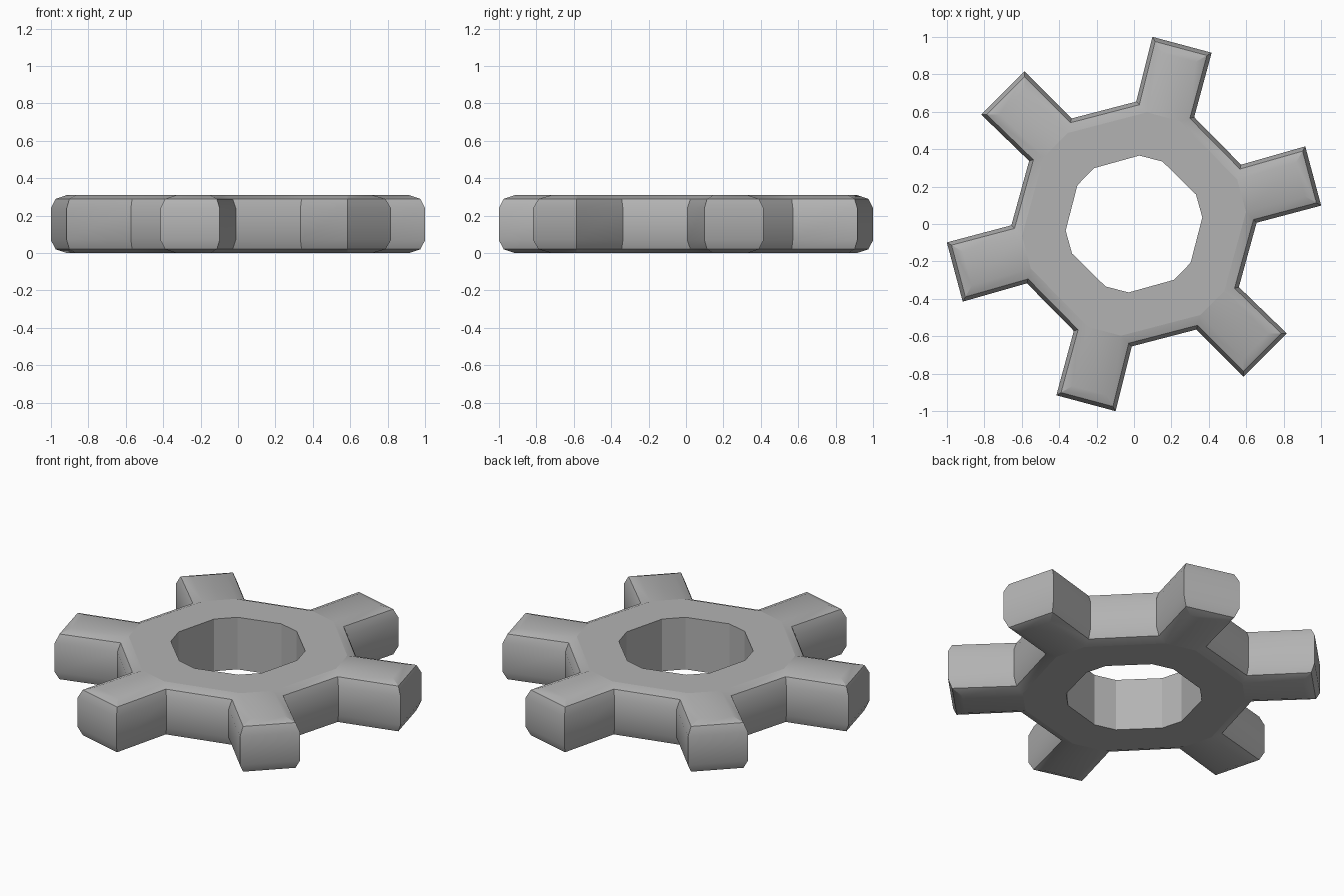
import bpy, bmesh
from math import radians, cos, sin
from mathutils import Vector

if "Cube" in bpy.data.objects:
    bpy.data.objects.remove(bpy.data.objects["Cube"])

H, B = 0.31, 0.07           # thickness, rim rounding
TEETH, TURN = 6, 15


def spin(x, y, deg):
    a = radians(deg)
    return Vector((x * cos(a) - y * sin(a), x * sin(a) + y * cos(a)))


def inset(pts, d):
    """Offset a counter-clockwise outline inwards with mitred corners."""
    out = []
    for i, p in enumerate(pts):
        u = (p - pts[i - 1]).normalized()
        v = (pts[(i + 1) % len(pts)] - p).normalized()
        n1, n2 = Vector((-u.y, u.x)), Vector((-v.y, v.x))
        out.append(p + (n1 + n2) * d / (1 + n1.dot(n2)))
    return out


# Outline: four corners per tooth; hole: two corners per tooth
tooth = [(0.635, -0.163), (0.992, -0.164), (0.992, 0.164), (0.635, 0.158)]
outline = [spin(x, y, TURN + 60 * k) for k in range(TEETH) for x, y in tooth]
hole = [spin(0.367, 0, 60 * k + a) for k in range(TEETH) for a in (5.5, 25.5)]

bm = bmesh.new()


def ring(pts, z):
    return [bm.verts.new((p.x, p.y, z)) for p in pts]


def bridge(a, b):
    faces = []
    for i in range(len(a)):
        j = (i + 1) % len(a)
        faces.append(bm.faces.new((a[i], a[j], b[j], b[i])))
    return faces


# Rounded outer rim
c = B * (1 - cos(radians(45)))
profile = [(B, 0), (c, c), (0, B), (0, H - B), (c, H - c), (B, H)]
rings = [ring(inset(outline, d), z) for d, z in profile]
for a, b in zip(rings, rings[1:]):
    bridge(a, b)

# Tooth and hub faces, top and bottom
holes, flat = [], []
for r, z in ((rings[0], 0), (rings[-1], H)):
    for k in range(TEETH):
        bm.faces.new(r[4 * k:4 * k + 4])
    hub = [v for i, v in enumerate(r) if i % 4 in (0, 3)]
    inner = ring(hole, z)
    flat += bridge(hub, inner)
    holes.append(inner)

# Hole wall
flat += bridge(*holes)
bmesh.ops.recalc_face_normals(bm, faces=bm.faces)
bm.faces.index_update()
flat_ids = [f.index for f in flat]

me = bpy.data.meshes.new("gear_wheel")
bm.to_mesh(me)
bm.free()
gear = bpy.data.objects.new("gear_wheel", me)
bpy.context.collection.objects.link(gear)
bpy.context.view_layer.objects.active = gear
gear.select_set(True)
bpy.ops.object.shade_smooth_by_angle(angle=radians(30))

# Hub and hole stay faceted, the rim and teeth are smooth
for i in flat_ids:
    me.polygons[i].use_smooth = False

# Dark grey metal
mat = bpy.data.materials.new("dark_grey")
mat.diffuse_color = (0.45, 0.45, 0.45, 1)
mat.use_nodes = True
mat.node_tree.nodes["Principled BSDF"].inputs["Base Color"].default_value = mat.diffuse_color
me.materials.append(mat)
